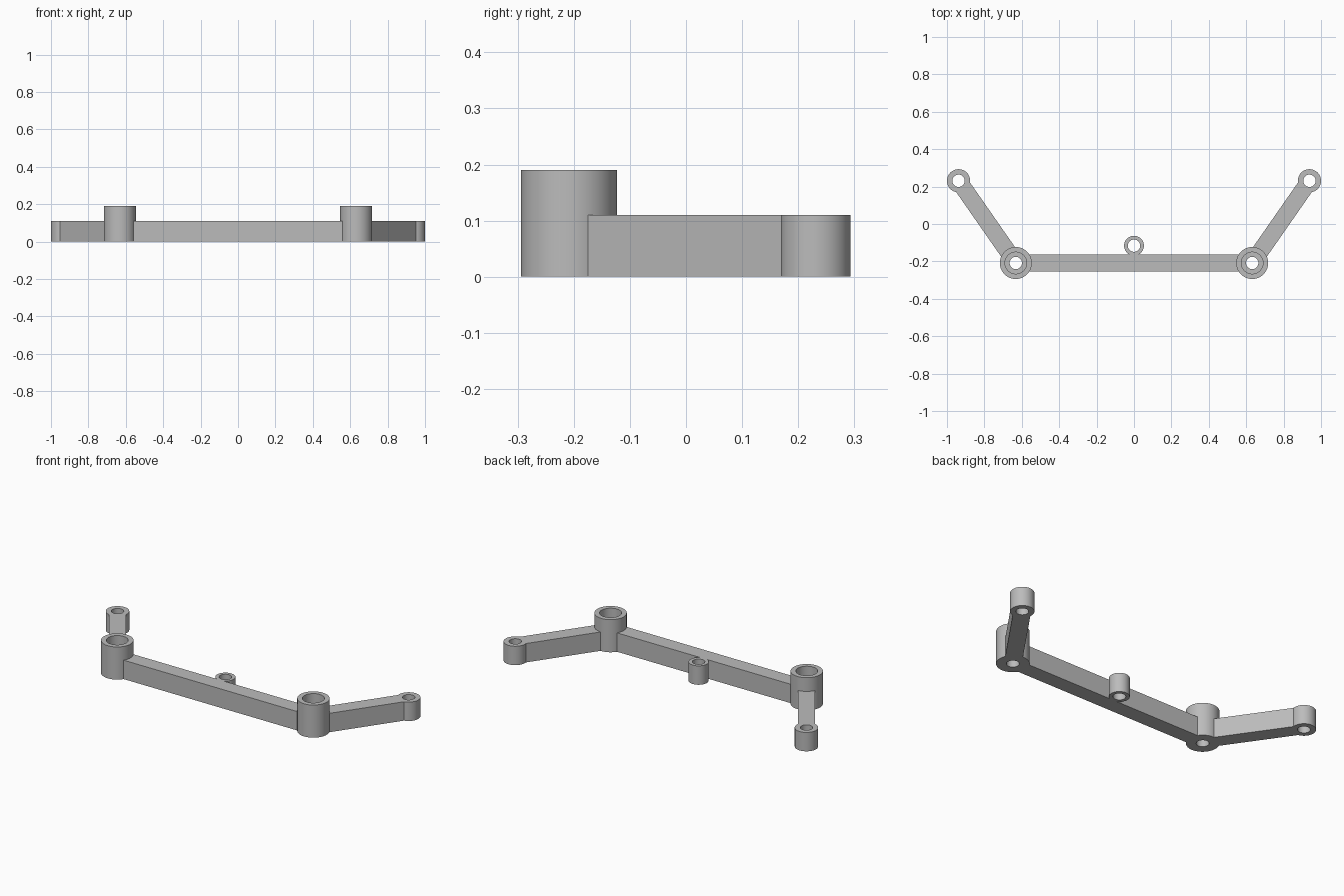
import bpy
import bmesh
from math import cos, sin, tau, radians, atan2
from mathutils import Vector, Matrix

cube = bpy.data.objects.get("Cube")
if cube:
    bpy.data.objects.remove(cube, do_unlink=True)

GREY = (0.5, 0.5, 0.5, 1)
grey = bpy.data.materials.new("plain grey")
grey.use_nodes = True
grey.diffuse_color = GREY
grey.node_tree.nodes["Principled BSDF"].inputs["Base Color"].default_value = GREY

BAR_H, BOSS_H = 0.11, 0.19
HALF_W = 0.045
BOSS_R, BORE_R, END_R, EYE_R, HOLE_R = 0.0855, 0.058, 0.062, 0.053, 0.033
SEGMENTS = 64


def finish(name, bm):
    bmesh.ops.recalc_face_normals(bm, faces=bm.faces)
    mesh = bpy.data.meshes.new(name)
    bm.to_mesh(mesh)
    bm.free()
    mesh.materials.append(grey)
    obj = bpy.data.objects.new(name, mesh)
    bpy.context.collection.objects.link(obj)
    bpy.ops.object.select_all(action='DESELECT')
    obj.select_set(True)
    bpy.context.view_layer.objects.active = obj
    bpy.ops.object.shade_smooth_by_angle(angle=radians(30))


def turned(name, centre, profile):
    """Revolve a closed (radius, height) profile about a vertical axis."""
    bm = bmesh.new()
    rings = []
    for i in range(SEGMENTS):
        a = tau * i / SEGMENTS
        rings.append([bm.verts.new((centre.x + r * cos(a), centre.y + r * sin(a), z))
                      for r, z in profile])
    n = len(profile)
    for i, ring in enumerate(rings):
        nxt = rings[(i + 1) % SEGMENTS]
        for j in range(n):
            k = (j + 1) % n
            bm.faces.new((ring[j], nxt[j], nxt[k], ring[k]))
    finish(name, bm)


def tube(name, centre, radius):
    turned(name, centre, [(radius, 0), (radius, BAR_H), (HOLE_R, BAR_H), (HOLE_R, 0)])


def beam(name, start, end, trim_start, trim_end):
    """Straight bar between two centres, stopping inside the tube walls."""
    way = (end - start).normalized()
    a, b = start + way * trim_start, end - way * trim_end
    mid = (a + b) / 2
    bm = bmesh.new()
    bmesh.ops.create_cube(bm, size=1, matrix=(
        Matrix.Translation((mid.x, mid.y, BAR_H / 2))
        @ Matrix.Rotation(atan2(way.y, way.x), 4, 'Z')
        @ Matrix.Diagonal(((b - a).length, 2 * HALF_W, BAR_H, 1))))
    finish(name, bm)


# Counterbored bosses, arms and end eyes on both sides
BORE_FLOOR = 0.05
boss_profile = [(BOSS_R, 0), (BOSS_R, BOSS_H), (BORE_R, BOSS_H),
                (BORE_R, BORE_FLOOR), (HOLE_R, BORE_FLOOR), (HOLE_R, 0)]
bosses = []
for side, s in (("left", 1), ("right", -1)):
    boss = Vector((s * 0.632, -0.2085))
    tip = Vector((s * 0.938, 0.231))
    bosses.append(boss)
    turned(side + "_boss", boss, boss_profile)
    tube(side + "_arm_eye", tip, END_R)
    beam(side + "_arm", boss, tip, 0.068, 0.041)

# Cross bar and its centre eye
beam("cross_bar", bosses[1], bosses[0], 0.068, 0.068)
tube("centre_eye", Vector((0, -0.116)), EYE_R)
